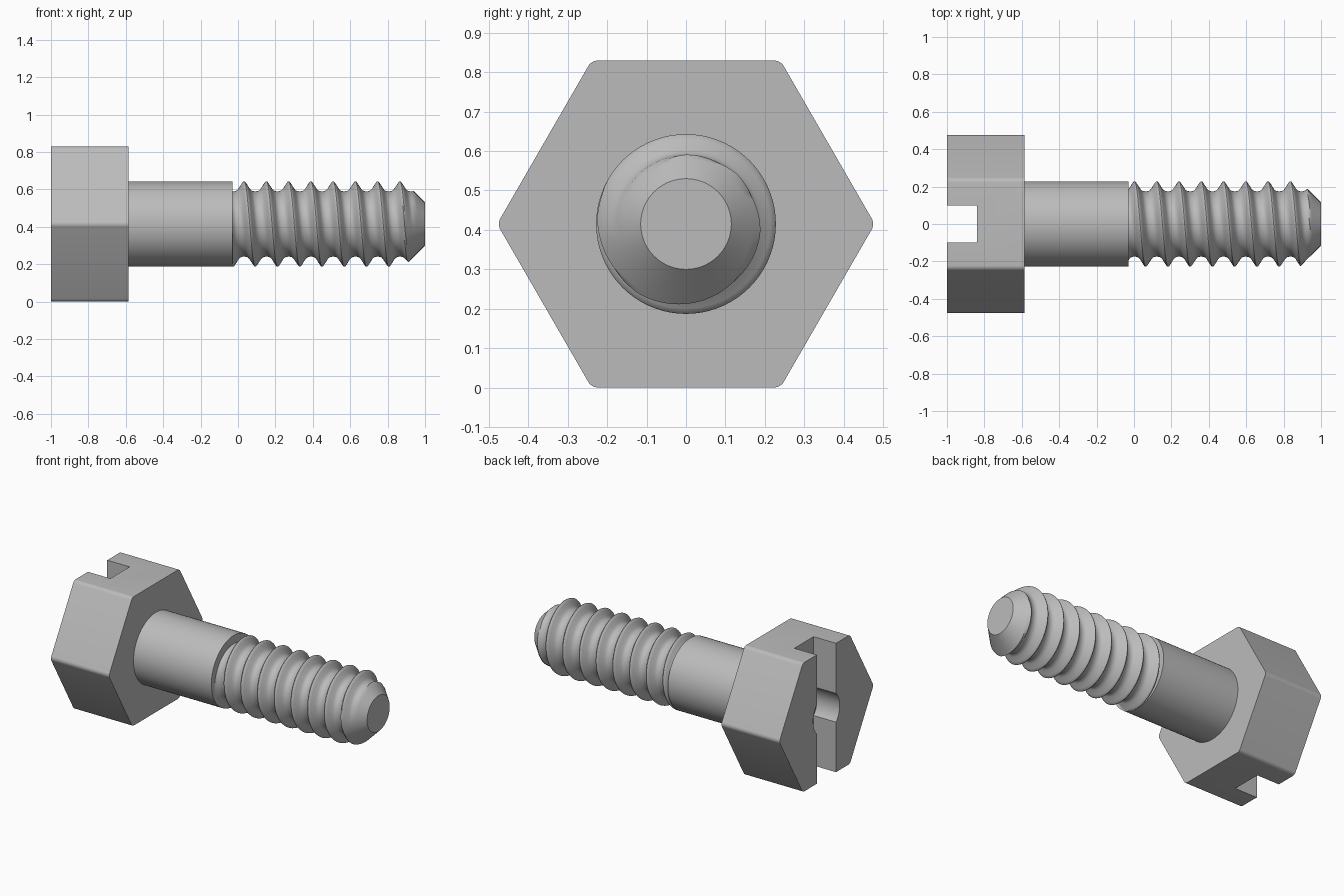
import bpy, bmesh, math
from mathutils import Matrix

if "Cube" in bpy.data.objects:
    bpy.data.objects.remove(bpy.data.objects["Cube"])

AXIS_Z = 0.415            # height of the bolt axis
CREST, TIP_R = 0.228, 0.115
SLOT_X = -0.84            # floor of the screwdriver slot
HEAD_X, THREAD_X = -0.585, -0.03
PITCH, SIDES = 0.119, 72

steel = bpy.data.materials.new("grey steel")
steel.use_nodes = True
steel.diffuse_color = (0.5, 0.5, 0.5, 1)
steel.node_tree.nodes["Principled BSDF"].inputs["Base Color"].default_value = (0.5, 0.5, 0.5, 1)


def finish(name, bm):
    bmesh.ops.recalc_face_normals(bm, faces=bm.faces)
    mesh = bpy.data.meshes.new(name)
    bm.to_mesh(mesh)
    bm.free()
    mesh.materials.append(steel)
    obj = bpy.data.objects.new(name, mesh)
    bpy.context.collection.objects.link(obj)
    return obj


def smooth(obj, degrees=30):
    bpy.ops.object.select_all(action='DESELECT')
    obj.select_set(True)
    bpy.context.view_layer.objects.active = obj
    bpy.ops.object.shade_smooth_by_angle(angle=math.radians(degrees))


def rod(name, x0, x1, radius):
    bm = bmesh.new()
    place = Matrix.Translation(((x0 + x1) / 2, 0, AXIS_Z)) @ Matrix.Rotation(math.pi / 2, 4, 'Y')
    bmesh.ops.create_cone(bm, cap_ends=True, segments=SIDES, radius1=radius,
                          radius2=radius, depth=x1 - x0, matrix=place)
    return finish(name, bm)


def cut(obj, cutter):
    mod = obj.modifiers.new("cut", 'BOOLEAN')
    mod.operation, mod.solver, mod.object = 'DIFFERENCE', 'EXACT', cutter
    bpy.context.view_layer.objects.active = obj
    bpy.ops.object.modifier_apply(modifier=mod.name)
    bpy.data.objects.remove(cutter)


# Hexagonal head with softly rounded corners
bm = bmesh.new()
fillet = 0.03
reach = (AXIS_Z - fillet) / math.cos(math.pi / 6)
ring = []
for corner in range(6):
    a = corner * math.pi / 3
    for step in range(-3, 4):
        b = a + step * math.pi / 18
        ring.append(bm.verts.new((-1, reach * math.cos(a) + fillet * math.cos(b),
                                  AXIS_Z + reach * math.sin(a) + fillet * math.sin(b))))
end = bm.faces.new(ring)
side = bmesh.ops.extrude_face_region(bm, geom=[end], use_keep_orig=True)
bmesh.ops.translate(bm, vec=(1 + HEAD_X, 0, 0),
                    verts=[v for v in side["geom"] if isinstance(v, bmesh.types.BMVert)])
head = finish("hex_head", bm)

# Screwdriver slot and the round recess in its middle
bm = bmesh.new()
bmesh.ops.create_cube(bm, size=1, matrix=Matrix.Translation((SLOT_X - 0.25, 0, AXIS_Z))
                      @ Matrix.Diagonal((0.5, 0.196, 2, 1)))
cut(head, finish("slot_cutter", bm))
cut(head, rod("recess_cutter", -1.2, SLOT_X, 0.135))
smooth(head)

# Plain shank
smooth(rod("plain_shank", HEAD_X - 0.01, THREAD_X, CREST))

# Thread cross-section over half a pitch: distance from crest, radius
profile = [(0, CREST), (0.005, 0.226), (0.013, 0.214), (0.028, 0.190),
           (0.036, 0.181), (0.046, 0.176), (PITCH / 2, 0.174)]


def thread_radius(x, angle):
    d = (x - 0.003 - PITCH * angle / math.tau) % PITCH
    d = min(d, PITCH - d)
    r = profile[-1][1]
    for (d0, r0), (d1, r1) in zip(profile, profile[1:]):
        if d <= d1:
            r = r0 + (r1 - r0) * (d - d0) / (d1 - d0)
            break
    return min(r, TIP_R + 1 - x)


# Threaded end: rows follow the helix and are clamped at both ends
offsets = [d for d, r in profile] + [PITCH - d for d, r in profile[-2:0:-1]]
bm = bmesh.new()
rows = []
for turn in range(-2, 10):
    for d in offsets:
        row = []
        for i in range(SIDES + 1):
            a = math.tau * i / SIDES
            x = 0.003 + PITCH * (turn + i / SIDES) + d
            x = max(THREAD_X, min(1, x))
            r = thread_radius(x, a)
            row.append(bm.verts.new((x, r * math.cos(a), AXIS_Z + r * math.sin(a))))
        rows.append(row)
for low, high in zip(rows, rows[1:]):
    for i in range(SIDES):
        bm.faces.new((low[i], low[i + 1], high[i + 1], high[i]))
bmesh.ops.remove_doubles(bm, verts=bm.verts, dist=0.0003)
# Flat tip
tip = [v for v in bm.verts if v.co.x > 0.9995]
tip.sort(key=lambda v: math.atan2(v.co.z - AXIS_Z, v.co.y))
bm.faces.new(tip)
smooth(finish("threaded_end", bm), 35)
